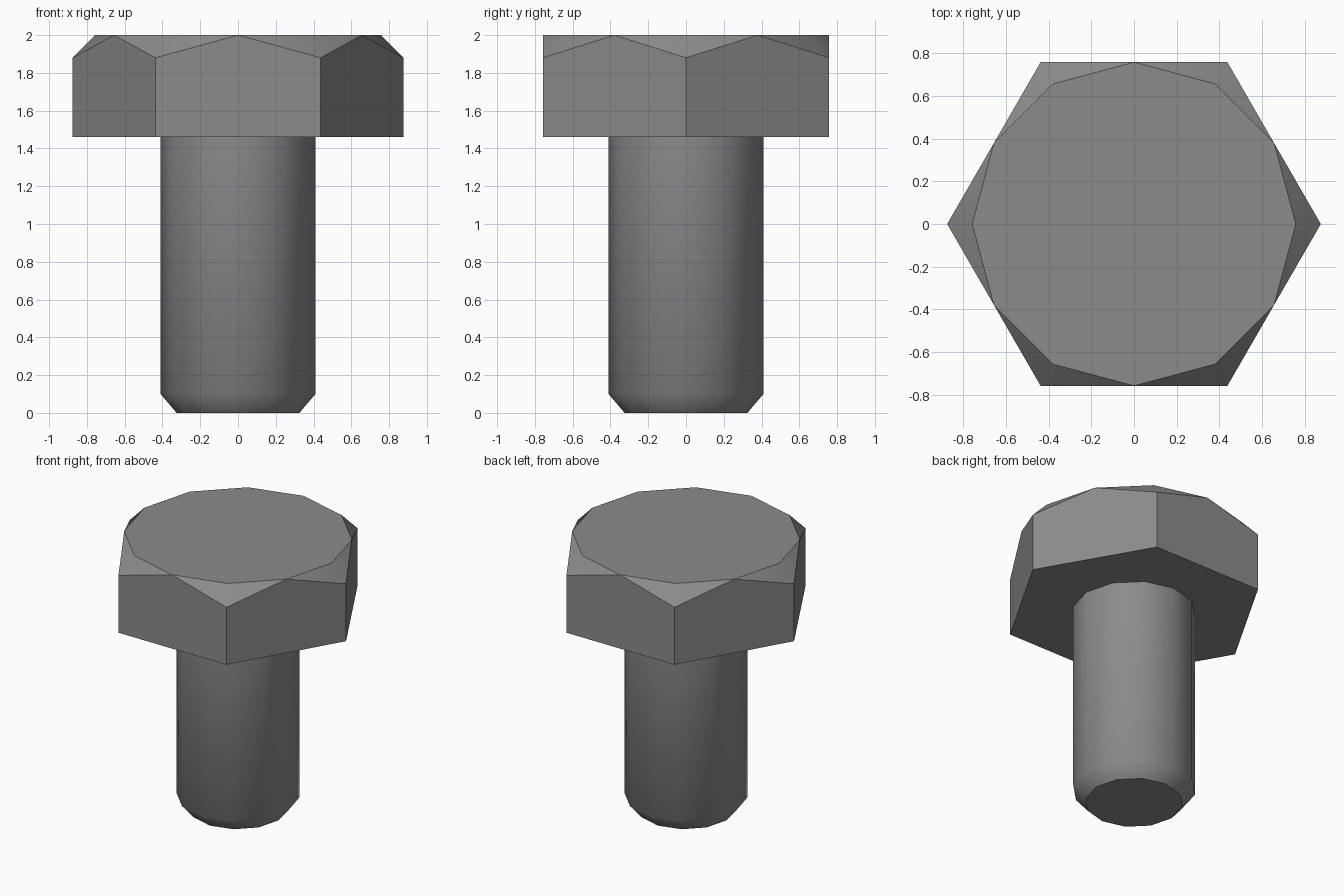
import bpy, bmesh, math

if "Cube" in bpy.data.objects:
    bpy.data.objects.remove(bpy.data.objects["Cube"])

steel = bpy.data.materials.new("steel grey")
steel.diffuse_color = (0.26, 0.26, 0.265, 1)
steel.use_nodes = True
steel.node_tree.nodes["Principled BSDF"].inputs["Base Color"].default_value = steel.diffuse_color


def polar(r, i, z):
    """Point at radius r, step i of 12 around z."""
    a = math.radians(30 * i)
    return (r * math.cos(a), r * math.sin(a), z)


def finish(name, bm):
    bmesh.ops.recalc_face_normals(bm, faces=bm.faces)
    mesh = bpy.data.meshes.new(name)
    bm.to_mesh(mesh)
    bm.free()
    mesh.materials.append(steel)
    ob = bpy.data.objects.new(name, mesh)
    bpy.context.collection.objects.link(ob)
    bpy.ops.object.select_all(action='DESELECT')
    ob.select_set(True)
    bpy.context.view_layer.objects.active = ob
    bpy.ops.object.shade_smooth_by_angle(angle=math.radians(43))


# Hexagonal head: 12-sided top face, corners cut down to z = 1.88
R = 0.875
r = R * math.cos(math.pi / 6)
bm = bmesh.new()
low = [bm.verts.new(polar(R, 2 * i, 1.46)) for i in range(6)]
corner = [bm.verts.new(polar(R, 2 * i, 1.88)) for i in range(6)]
top = [bm.verts.new(polar(r, i, 2.0)) for i in range(12)]
bm.faces.new(low)
bm.faces.new(top)
for i in range(6):
    j = (i + 1) % 6
    # pentagonal flat, then the two corner chamfer triangles
    bm.faces.new((low[i], low[j], corner[j], top[2 * i + 1], corner[i]))
    bm.faces.new((corner[i], top[2 * i + 1], top[2 * i]))
    bm.faces.new((corner[i], top[2 * i], top[2 * i - 1]))
finish("bolt_head", bm)

# 12-sided shank with a chamfered tip
bm = bmesh.new()
rings = [[bm.verts.new(polar(rad, i, z)) for i in range(12)]
         for rad, z in ((0.325, 0), (0.41, 0.1), (0.41, 1.46))]
bm.faces.new(rings[0])
for a, b in zip(rings, rings[1:]):
    for i in range(12):
        j = (i + 1) % 12
        bm.faces.new((a[i], a[j], b[j], b[i]))
bm.faces.new(rings[-1])
finish("bolt_shank", bm)
